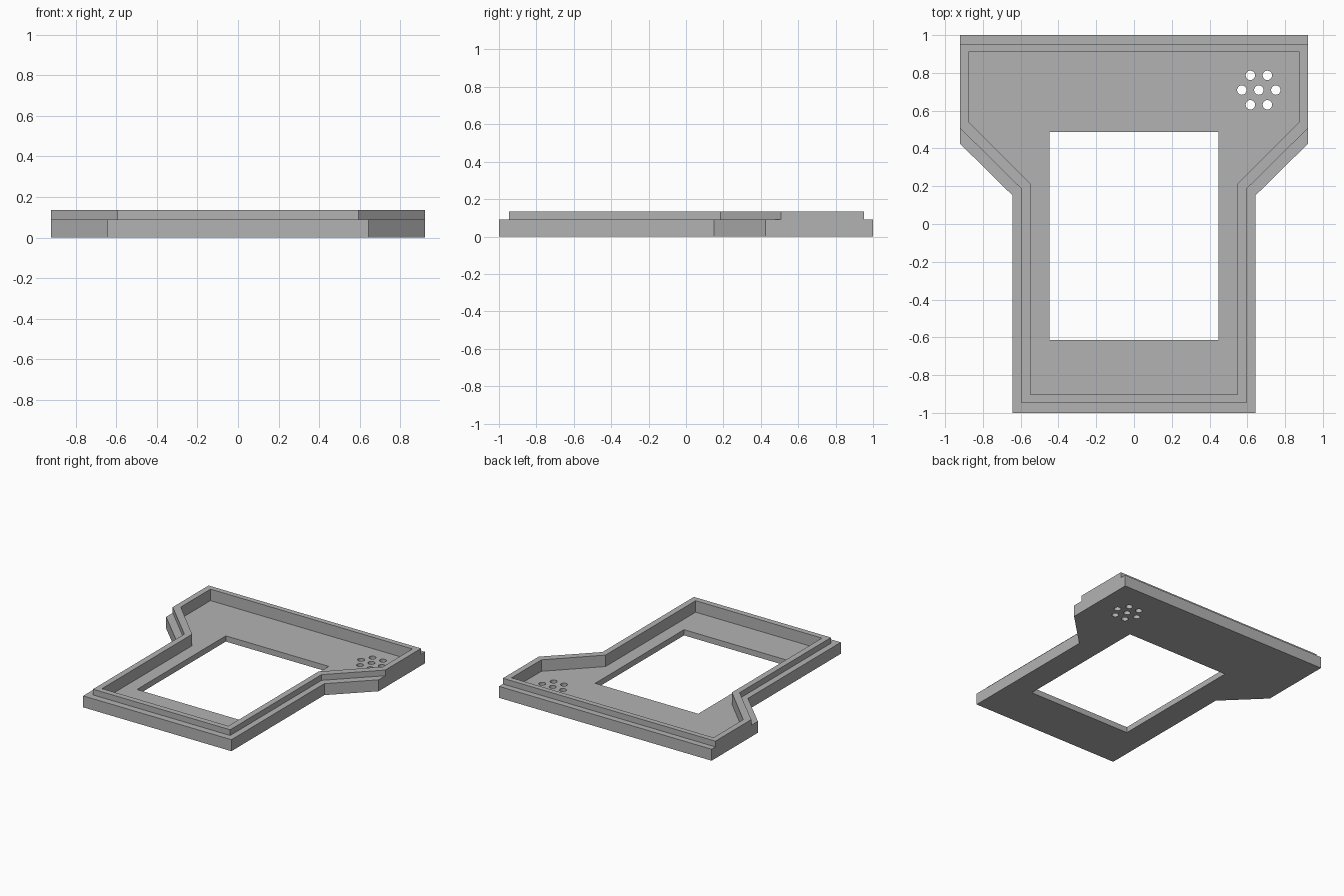
import bpy, bmesh, math

cube = bpy.data.objects.get("Cube")
if cube:
    bpy.data.objects.remove(cube, do_unlink=True)

FLOOR, LEDGE, TOP = 0.045, 0.09, 0.135
WIDE = 0.922

grey = bpy.data.materials.new("plain grey")
grey.use_nodes = True
colour = (0.45, 0.45, 0.45, 1)
grey.diffuse_color = colour
grey.node_tree.nodes["Principled BSDF"].inputs["Base Color"].default_value = colour


def mirrored(half):
    """Closed outline from its +x half, listed back to front."""
    return half + [(-x, y) for x, y in reversed(half)]


# Outlines: the rim is flush with the body on the wide sides
rim_back = [(WIDE, 0.952)]
rim_front = [(WIDE, 0.508), (0.595, 0.185), (0.595, -0.947)]
body_front = [(WIDE, 0.426), (0.643, 0.151), (0.643, -1)]
body = mirrored([(WIDE, 1)] + rim_back + rim_front[:1] + body_front)
rim = mirrored(rim_back + rim_front)
cavity = mirrored([(0.876, 0.91), (0.876, 0.542), (0.548, 0.214), (0.548, -0.902)])
window = mirrored([(0.447, 0.487), (0.447, -0.614)])
back_ledge = mirrored([(WIDE, 1)] + rim_back)
front_ledge = mirrored(body_front)
front_ledge += [(-x, y) for x, y in rim_front] + rim_front[::-1]


def circle(cx, cy, r, n=24):
    return [(cx + r * math.cos(math.tau * i / n), cy + r * math.sin(math.tau * i / n))
            for i in range(n)]


# Speaker holes: one in the middle, six around it
hx, hy, pitch = 0.661, 0.709, 0.09
holes = [circle(hx, hy, 0.025)]
for i in range(6):
    a = math.tau * i / 6
    holes.append(circle(hx + pitch * math.cos(a), hy + pitch * math.sin(a), 0.025))

bm = bmesh.new()


def cap(loops, z):
    """Flat face bounded by the loops, inner loops being openings."""
    edges = []
    for loop in loops:
        vs = [bm.verts.new((x, y, z)) for x, y in loop]
        edges += [bm.edges.new((vs[i - 1], vs[i])) for i in range(len(vs))]
    bmesh.ops.triangle_fill(bm, edges=edges, use_beauty=True, normal=(0, 0, 1))


def wall(loop, z0, z1):
    """Upright band along a loop."""
    low = [bm.verts.new((x, y, z0)) for x, y in loop]
    high = [bm.verts.new((x, y, z1)) for x, y in loop]
    for i in range(len(loop)):
        bm.faces.new((low[i - 1], low[i], high[i], high[i - 1]))


# Horizontal surfaces
cap([body, window] + holes, 0)
cap([cavity, window] + holes, FLOOR)
cap([back_ledge], LEDGE)
cap([front_ledge], LEDGE)
cap([rim, cavity], TOP)

# Upright surfaces
wall(body, 0, LEDGE)
wall(rim, LEDGE, TOP)
wall(cavity, FLOOR, TOP)
for opening in [window] + holes:
    wall(opening, 0, FLOOR)

# Weld, orient and merge the flush side panels
bmesh.ops.remove_doubles(bm, verts=bm.verts, dist=0.0001)
bmesh.ops.recalc_face_normals(bm, faces=bm.faces)
flush = [e for e in bm.edges if len(e.link_faces) == 2
         and all(abs(f.normal.x) > 0.99 for f in e.link_faces)]
bmesh.ops.dissolve_edges(bm, edges=flush, use_verts=False)

mesh = bpy.data.meshes.new("housing_frame")
bm.to_mesh(mesh)
bm.free()
mesh.materials.append(grey)
housing = bpy.data.objects.new("housing_frame", mesh)
bpy.context.collection.objects.link(housing)
